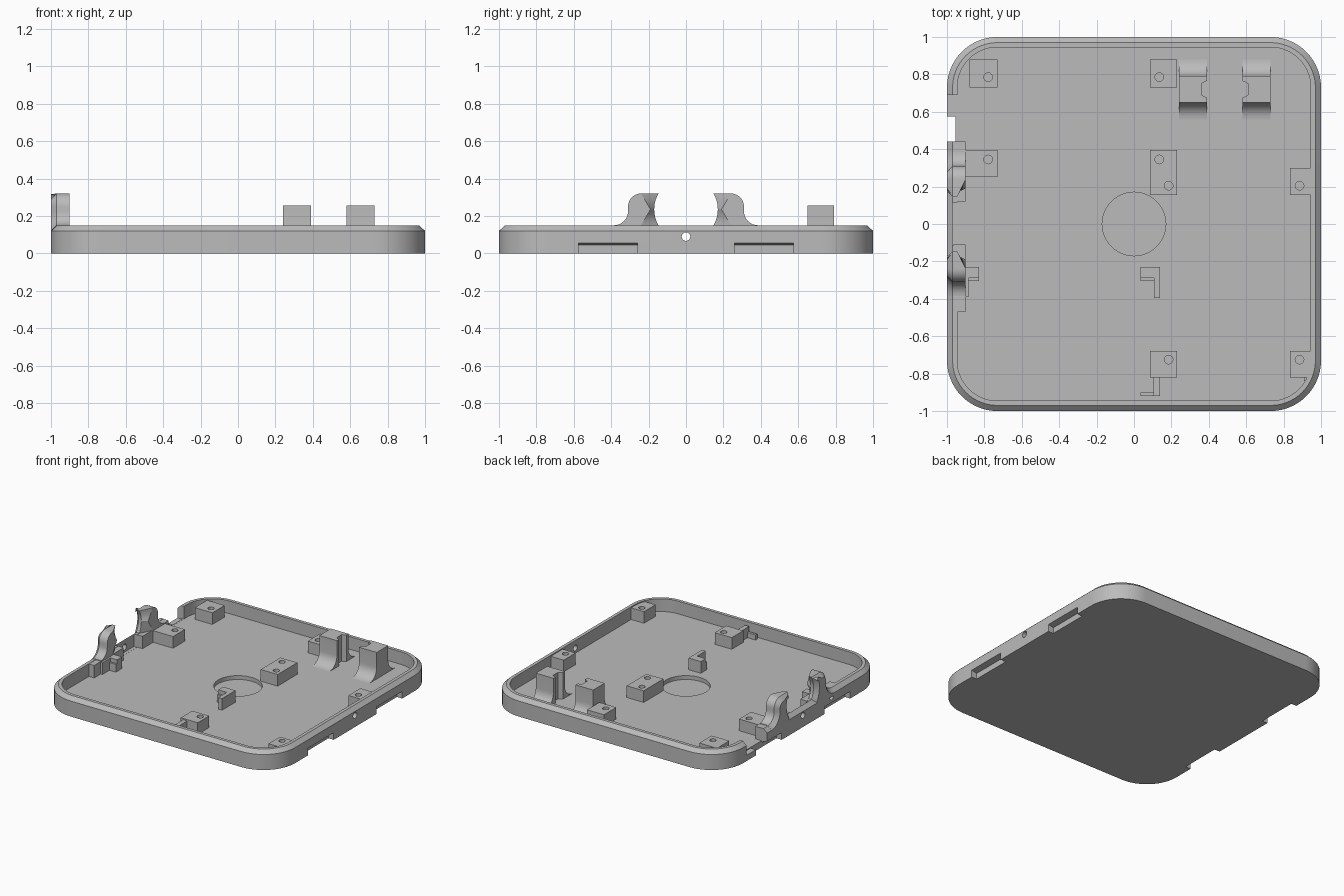
import bpy, bmesh, math
from mathutils import Matrix

if "Cube" in bpy.data.objects:
    bpy.data.objects.remove(bpy.data.objects["Cube"])

grey = bpy.data.materials.new("plain_grey")
grey.diffuse_color = (0.5, 0.5, 0.5, 1)
grey.use_nodes = True
grey.node_tree.nodes["Principled BSDF"].inputs["Base Color"].default_value = grey.diffuse_color


def finish(name, bm):
    bmesh.ops.recalc_face_normals(bm, faces=bm.faces)
    me = bpy.data.meshes.new(name)
    bm.to_mesh(me)
    bm.free()
    ob = bpy.data.objects.new(name, me)
    bpy.context.collection.objects.link(ob)
    me.materials.append(grey)
    return ob


def loft(name, sections):
    """Skin a list of closed point loops and cap both ends."""
    bm = bmesh.new()
    loops = [[bm.verts.new(p) for p in s] for s in sections]
    n = len(loops[0])
    for a, b in zip(loops, loops[1:]):
        for i in range(n):
            j = (i + 1) % n
            bm.faces.new((a[i], a[j], b[j], b[i]))
    bm.faces.new(loops[0])
    bm.faces.new(loops[-1])
    return finish(name, bm)


def box(name, x0, x1, y0, y1, z0, z1):
    return loft(name, [[(x0, y0, z), (x1, y0, z), (x1, y1, z), (x0, y1, z)] for z in (z0, z1)])


def cyl(name, loc, r, depth, axis='Z', seg=32):
    bm = bmesh.new()
    m = Matrix.Translation(loc)
    if axis == 'X':
        m = m @ Matrix.Rotation(math.pi / 2, 4, 'Y')
    bmesh.ops.create_cone(bm, cap_ends=True, segments=seg, radius1=r, radius2=r, depth=depth, matrix=m)
    return finish(name, bm)


def cut(ob, cutters):
    for c in cutters:
        mod = ob.modifiers.new("cut", 'BOOLEAN')
        mod.operation, mod.solver, mod.object = 'DIFFERENCE', 'EXACT', c
    bpy.context.view_layer.update()
    me = bpy.data.meshes.new_from_object(ob.evaluated_get(bpy.context.evaluated_depsgraph_get()))
    ob.modifiers.clear()
    ob.data = me
    for c in cutters:
        bpy.data.objects.remove(c)


def arc(cy, cz, r, a0, a1, n):
    return [(cy + r * math.cos(math.radians(a0 + (a1 - a0) * i / n)),
             cz + r * math.sin(math.radians(a0 + (a1 - a0) * i / n))) for i in range(n + 1)]


# Tray: rounded square shell with chamfered rim
def rounded(d, z, r=0.27, seg=14):
    pts = []
    c = 1 - r
    for k, (sx, sy) in enumerate(((1, 1), (-1, 1), (-1, -1), (1, -1))):
        pts += [(x, y, z) for x, y in arc(sx * c, sy * c, r - d, 90 * k, 90 * k + 90, seg)]
    return pts


FLOOR = 0.05
tray = loft("tray", [rounded(0, 0), rounded(0, 0.12), rounded(0.03, 0.148),
                     rounded(0.055, 0.148), rounded(0.055, FLOOR)])
cutters = [cyl("recess", (0, 0, 0.12), 0.17, 0.2, seg=64),
           cyl("side_hole", (0, 0, 0.09), 0.023, 2.4, 'X'),
           cyl("left_hole", (-1, -0.35, 0.095), 0.02, 0.3, 'X'),
           box("gap_cut", -0.97, -0.9, -0.115, 0.115, FLOOR + 0.001, 0.3),
           box("notch_outer", -1.1, -0.955, 0.44, 0.69, 0.044, 0.3),
           box("notch_inner", -0.96, -0.93, 0.44, 0.69, FLOOR + 0.001, 0.3)]
# Grip slots along the bottom of both sides
for s in (-1, 1):
    for y0, y1 in ((-0.575, -0.26), (0.26, 0.575)):
        prof = [(1.1, -0.1), (1.1, 0.067), (1.0, 0.055), (0.955, 0.045), (0.955, -0.1)]
        cutters.append(loft("slot", [[(s * x, y, z) for x, z in prof] for y in (y0, y1)]))
cut(tray, cutters)

# Screw posts: x0, x1, y0, y1, then hole centres
posts = [(-0.88, -0.73, 0.73, 0.88, [(-0.78, 0.785)]),
         (0.085, 0.23, 0.73, 0.88, [(0.135, 0.785)]),
         (-0.905, -0.73, 0.25, 0.395, [(-0.78, 0.345)]),
         (0.085, 0.23, 0.155, 0.395, [(0.135, 0.345), (0.185, 0.205)]),
         (0.835, 0.95, 0.155, 0.30, [(0.885, 0.205)]),
         (0.835, 0.95, -0.82, -0.68, [(0.885, -0.725)]),
         (0.085, 0.23, -0.82, -0.68, [(0.185, -0.725)])]
for x0, x1, y0, y1, holes in posts:
    post = box("screw_post", x0, x1, y0, y1, 0.04, 0.14)
    cut(post, [cyl("hole", (x, y, 0.13), 0.023, 0.12, seg=24) for x, y in holes])

# Pair of flared stands with facing grooves
prof = (arc(0.56, 0.14, 0.09, 270, 360, 8) + [(0.65, 0.255), (0.79, 0.255)]
        + arc(0.88, 0.14, 0.09, 180, 270, 8) + [(0.88, 0.04), (0.56, 0.04)])
for s in (-1, 1):
    stand = loft("flared_stand", [[(0.485 + s * d, y, z) for y, z in prof] for d in (0.095, 0.245)])
    groove = [(0.08, 0.69), (0.095, 0.675), (0.11, 0.682), (0.125, 0.69), (0.125, 0.75),
              (0.11, 0.758), (0.095, 0.765), (0.08, 0.75)]
    cut(stand, [loft("groove", [[(0.485 + s * d, y, z) for d, y in groove] for z in (FLOOR, 0.3)])])


# Cradle halves on the left wall, bevelled outside and inside
def cradle_section(x, s, d=0.0, bevel=False):
    pts = arc(0.385, 0.225, 0.075 + d, 270, 180, 8) + arc(0.24, 0.25, 0.07 - d, 0, 90, 8)
    inner = arc(0, 0.235, 0.17 + d, 30, -30, 10)
    if bevel:
        inner = [(0.19 + 0.05 * abs(i - 5) / 5, 0.32 - 0.017 * i) for i in range(11)]
    else:
        inner[0] = (inner[0][0], 0.32 - d)
    low = 0.1
    pts += inner + [(inner[-1][0], low), (0.385, low)]
    return [(x, s * y, z) for y, z in pts]


for s, y0, y1 in ((1, 0.12, 0.44), (-1, -0.47, -0.11)):
    loft("cradle", [cradle_section(-1, s, 0.03), cradle_section(-0.97, s),
                    cradle_section(-0.945, s), cradle_section(-0.9, s, bevel=True)])
    base = box("cradle_base", -0.965, -0.9, y0, y1, 0.04, 0.146)
    if s < 0:
        cut(base, [cyl("hole", (-0.93, -0.35, 0.095), 0.02, 0.3, 'X')])

# Small corner clips
box("clip_block", 0.035, 0.14, -0.29, -0.23, 0.04, 0.14)
box("clip_step", 0.035, 0.11, -0.305, -0.28, 0.04, 0.11)
box("clip_arm", 0.108, 0.14, -0.395, -0.28, 0.04, 0.14)
box("clip_foot", 0.035, 0.14, -0.92, -0.9, 0.04, 0.09)
box("clip_foot_arm", 0.105, 0.14, -0.92, -0.82, 0.04, 0.13)
box("clip_block", -0.905, -0.83, -0.29, -0.23, 0.04, 0.14)
box("clip_step", -0.905, -0.83, -0.305, -0.28, 0.04, 0.11)
box("clip_arm", -0.905, -0.885, -0.39, -0.28, 0.04, 0.14)
box("wall_rib", 0.91, 0.95, -0.84, -0.81, 0.04, 0.13)

# Smooth curved faces, keep edges crisp
bpy.ops.object.select_all(action='SELECT')
bpy.context.view_layer.objects.active = tray
bpy.ops.object.shade_smooth_by_angle(angle=math.radians(25))
